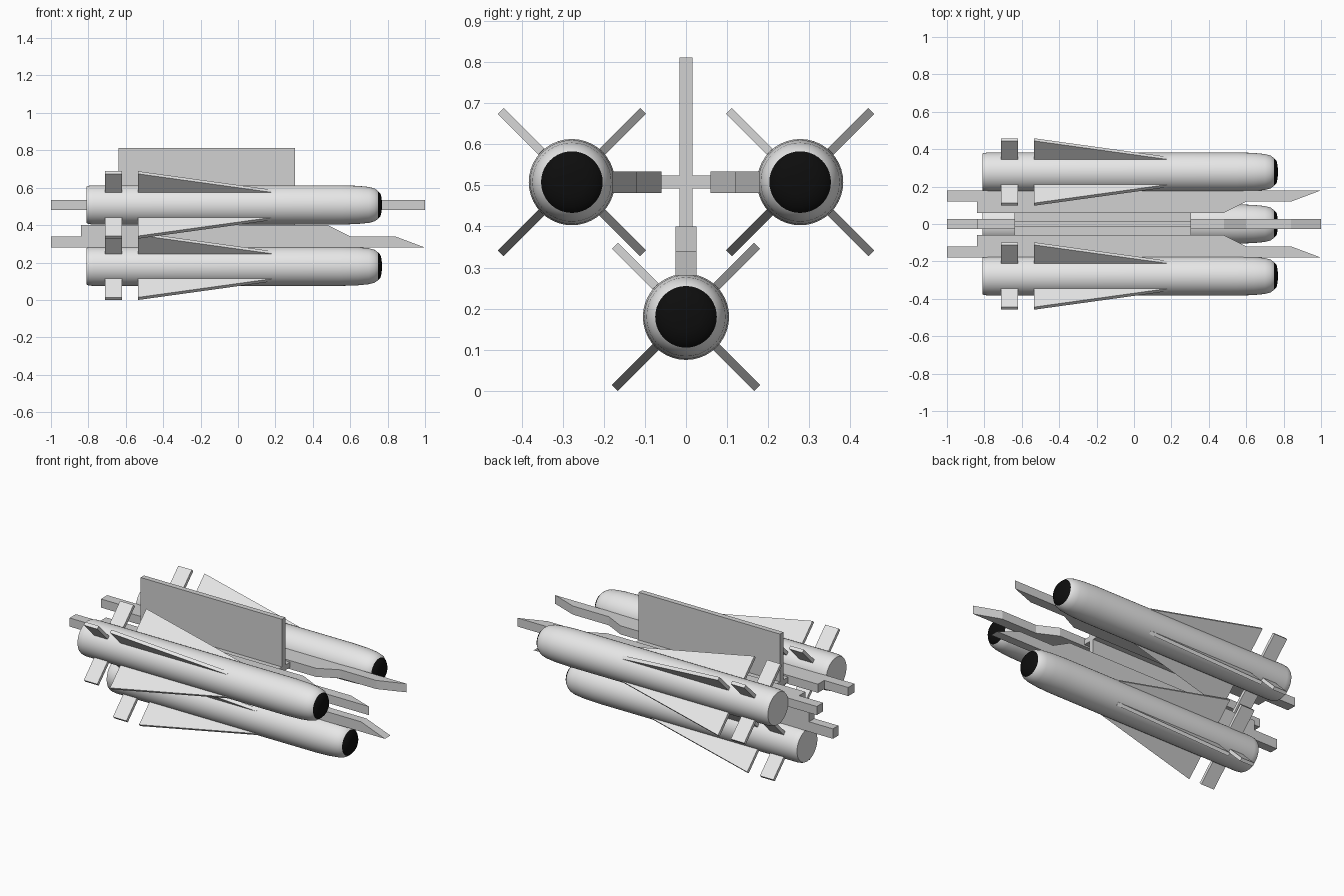
import bpy, bmesh, math
from mathutils import Matrix, Vector

if "Cube" in bpy.data.objects:
    bpy.data.objects.remove(bpy.data.objects["Cube"])


def material(name, v):
    m = bpy.data.materials.new(name)
    m.diffuse_color = (v, v, v, 1)
    m.use_nodes = True
    m.node_tree.nodes["Principled BSDF"].inputs["Base Color"].default_value = m.diffuse_color
    return m


LIGHT = material("light grey", 0.8)
RAIL = material("rail grey", 0.64)
BLACK = material("black", 0.004)


def finish(bm, name, mats, smooth=False):
    bmesh.ops.recalc_face_normals(bm, faces=bm.faces)
    me = bpy.data.meshes.new(name)
    bm.to_mesh(me)
    bm.free()
    for m in mats:
        me.materials.append(m)
    ob = bpy.data.objects.new(name, me)
    bpy.context.collection.objects.link(ob)
    if smooth:
        bpy.ops.object.select_all(action='DESELECT')
        ob.select_set(True)
        bpy.context.view_layer.objects.active = ob
        bpy.ops.object.shade_smooth_by_angle(angle=math.radians(35))
    return ob


def plate(name, outline, thick, mat, angle, centre):
    """Extrude an (x, radial) outline; angle turns the radial direction about x."""
    bm = bmesh.new()
    rot = Matrix.Translation((0, *centre)) @ Matrix.Rotation(angle, 4, 'X')
    f = bm.faces.new([bm.verts.new((x, r, -thick / 2)) for x, r in outline])
    ext = bmesh.ops.extrude_face_region(bm, geom=[f])
    top = [g for g in ext["geom"] if isinstance(g, bmesh.types.BMVert)]
    bmesh.ops.translate(bm, verts=top, vec=(0, 0, thick))
    bmesh.ops.transform(bm, matrix=rot, verts=bm.verts)
    return finish(bm, name, [mat])


def body(name, centre, segs=40):
    """Lathe the missile profile about the x axis, with a black seeker tip."""
    profile = [(-0.81, 0.0), (-0.81, 0.097), (-0.80, 0.102), (-0.775, 0.105),
               (0.55, 0.105), (0.64, 0.102), (0.70, 0.096), (0.73, 0.088),
               (0.748, 0.075), (0.762, 0.06), (0.768, 0.035), (0.77, 0.0)]
    bm = bmesh.new()
    vs = [bm.verts.new((x, r, 0)) for x, r in profile]
    es = [bm.edges.new(p) for p in zip(vs, vs[1:])]
    bmesh.ops.spin(bm, geom=vs + es, axis=(1, 0, 0), cent=(0, 0, 0),
                   angle=math.tau, steps=segs, use_duplicate=False)
    bmesh.ops.remove_doubles(bm, verts=bm.verts, dist=1e-4)
    for f in bm.faces:
        f.material_index = int(f.calc_center_median().x > 0.745)
    bmesh.ops.translate(bm, verts=bm.verts, vec=(0, *centre))
    return finish(bm, name, [LIGHT, BLACK], smooth=True)


# missiles: body, four long wings and four tail fins each
WING = [(-0.535, 0.09), (-0.535, 0.245), (0.18, 0.105), (0.18, 0.09)]
TAIL = [(-0.71, 0.09), (-0.71, 0.245), (-0.62, 0.245), (-0.62, 0.09)]
SPOTS = {"left": (-0.278, 0.508), "right": (0.278, 0.508), "lower": (0, 0.18)}
for side, c in SPOTS.items():
    body(side + "_missile_body", c)
    for k in range(4):
        a = math.pi / 4 + k * math.pi / 2
        plate(f"{side}_wing_{k}", WING, 0.02, LIGHT, a, c)
        plate(f"{side}_tail_fin_{k}", TAIL, 0.02, LIGHT, a, c)


# launch rails with a stepped tail and a slanted nose
RAIL_SHAPE = [(-1, 0.18), (-1, 0.12), (-0.84, 0.12), (-0.84, 0.06), (0.48, 0.06),
              (0.60, 0.12), (0.84, 0.12), (1, 0.18)]
HUB = (0, 0.508)
plate("right_rail", RAIL_SHAPE, 0.052, RAIL, 0, HUB)
plate("left_rail", RAIL_SHAPE, 0.052, RAIL, math.pi, HUB)
plate("lower_rail", RAIL_SHAPE, 0.052, RAIL, -math.pi / 2, (0, 0.46))


# cross-shaped pylon joining the rails
def strip(r0, r1):
    return [(-0.64, r0), (-0.64, r1), (0.305, r1), (0.305, r0)]


plate("pylon_plate", strip(-0.108, 0.304), 0.032, RAIL, math.pi / 2, HUB)
for side, a in (("right", 0), ("left", math.pi)):
    plate(side + "_pylon_arm", strip(0.016, 0.06), 0.032, RAIL, a, HUB)
